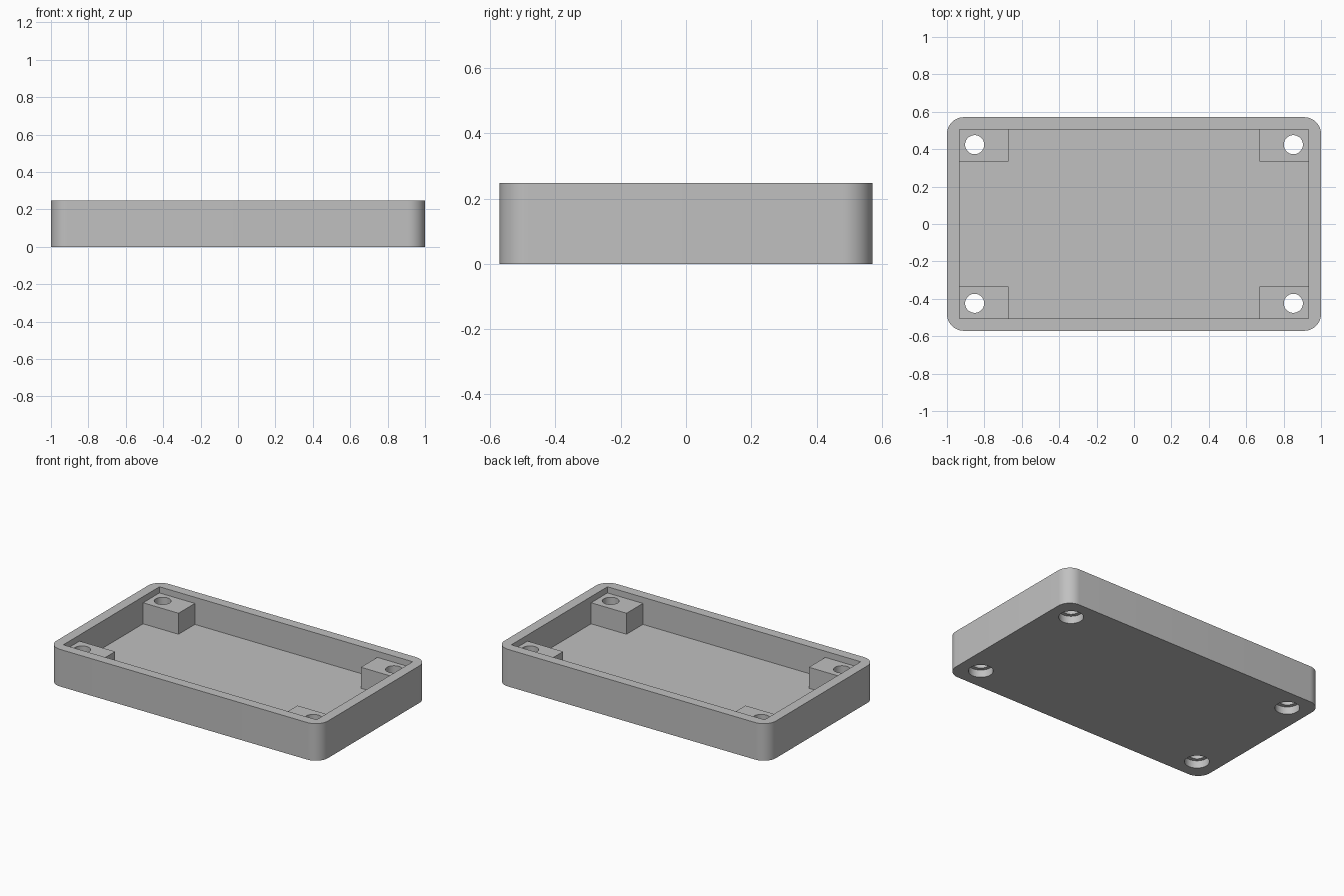
import bpy
import bmesh
import math

HALF_X, HALF_Y, HEIGHT = 1.0, 0.571, 0.247
CAV_X, CAV_Y, FLOOR = 0.933, 0.506, 0.066
POST_X, POST_Y, POST_TOP = 0.672, 0.334, 0.206
HOLE_X, HOLE_Y = 0.852, 0.424
EMBED = 0.02  # overlap of the posts into walls and floor

if "Cube" in bpy.data.objects:
    bpy.data.objects.remove(bpy.data.objects["Cube"], do_unlink=True)

grey = bpy.data.materials.new("plain_grey")
grey.use_nodes = True
grey.diffuse_color = (0.53, 0.53, 0.53, 1)
grey.node_tree.nodes["Principled BSDF"].inputs["Base Color"].default_value = grey.diffuse_color


def finish(name, bm):
    bmesh.ops.recalc_face_normals(bm, faces=bm.faces)
    mesh = bpy.data.meshes.new(name)
    bm.to_mesh(mesh)
    bm.free()
    mesh.materials.append(grey)
    obj = bpy.data.objects.new(name, mesh)
    bpy.context.collection.objects.link(obj)
    return obj


def box(name, low, high, corner=0.0):
    """Box between two corners, with optional rounded vertical edges."""
    bm = bmesh.new()
    bmesh.ops.create_cube(bm, size=1)
    for v in bm.verts:
        v.co = [low[i] if v.co[i] < 0 else high[i] for i in range(3)]
    if corner:
        upright = [e for e in bm.edges
                   if abs(e.verts[0].co.z - e.verts[1].co.z) > 0.01]
        bmesh.ops.bevel(bm, geom=upright, offset=corner, segments=12,
                        profile=0.5, affect='EDGES')
    return finish(name, bm)


def cylinder(name, x, y, radius, low, high):
    bm = bmesh.new()
    bmesh.ops.create_cone(bm, cap_ends=True, segments=48, radius1=radius,
                          radius2=radius, depth=high - low)
    bmesh.ops.translate(bm, vec=(x, y, (low + high) / 2), verts=bm.verts)
    return finish(name, bm)


def combine(target, tool, operation):
    """Apply a boolean and discard the tool object."""
    tool.hide_render = True
    mod = target.modifiers.new("combine", 'BOOLEAN')
    mod.operation = operation
    mod.solver = 'EXACT'
    mod.object = tool
    bpy.context.view_layer.objects.active = target
    bpy.ops.object.modifier_apply(modifier=mod.name)
    bpy.data.objects.remove(tool, do_unlink=True)


# Open tray with rounded outer corners and a square-cornered cavity
tray = box("enclosure_tray", (-HALF_X, -HALF_Y, 0), (HALF_X, HALF_Y, HEIGHT), 0.09)
combine(tray, box("cavity", (-CAV_X, -CAV_Y, FLOOR), (CAV_X, CAV_Y, HEIGHT + 0.1)),
        'DIFFERENCE')

# Corner screw posts, each with a through hole and a recess underneath
for sx in (-1, 1):
    for sy in (-1, 1):
        xs = sorted((sx * POST_X, sx * (CAV_X + EMBED)))
        ys = sorted((sy * POST_Y, sy * (CAV_Y + EMBED)))
        post = box("screw_post", (xs[0], ys[0], FLOOR - EMBED), (xs[1], ys[1], POST_TOP))
        combine(tray, post, 'UNION')
        x, y = sx * HOLE_X, sy * HOLE_Y
        combine(tray, cylinder("screw_hole", x, y, 0.051, -0.1, HEIGHT + 0.1), 'DIFFERENCE')
        combine(tray, cylinder("head_recess", x, y, 0.075, -0.1, 0.05), 'DIFFERENCE')

# Smooth rounded walls, sharp edges elsewhere
bpy.ops.object.select_all(action='DESELECT')
tray.select_set(True)
bpy.context.view_layer.objects.active = tray
bpy.ops.object.shade_smooth_by_angle(angle=math.radians(30))
